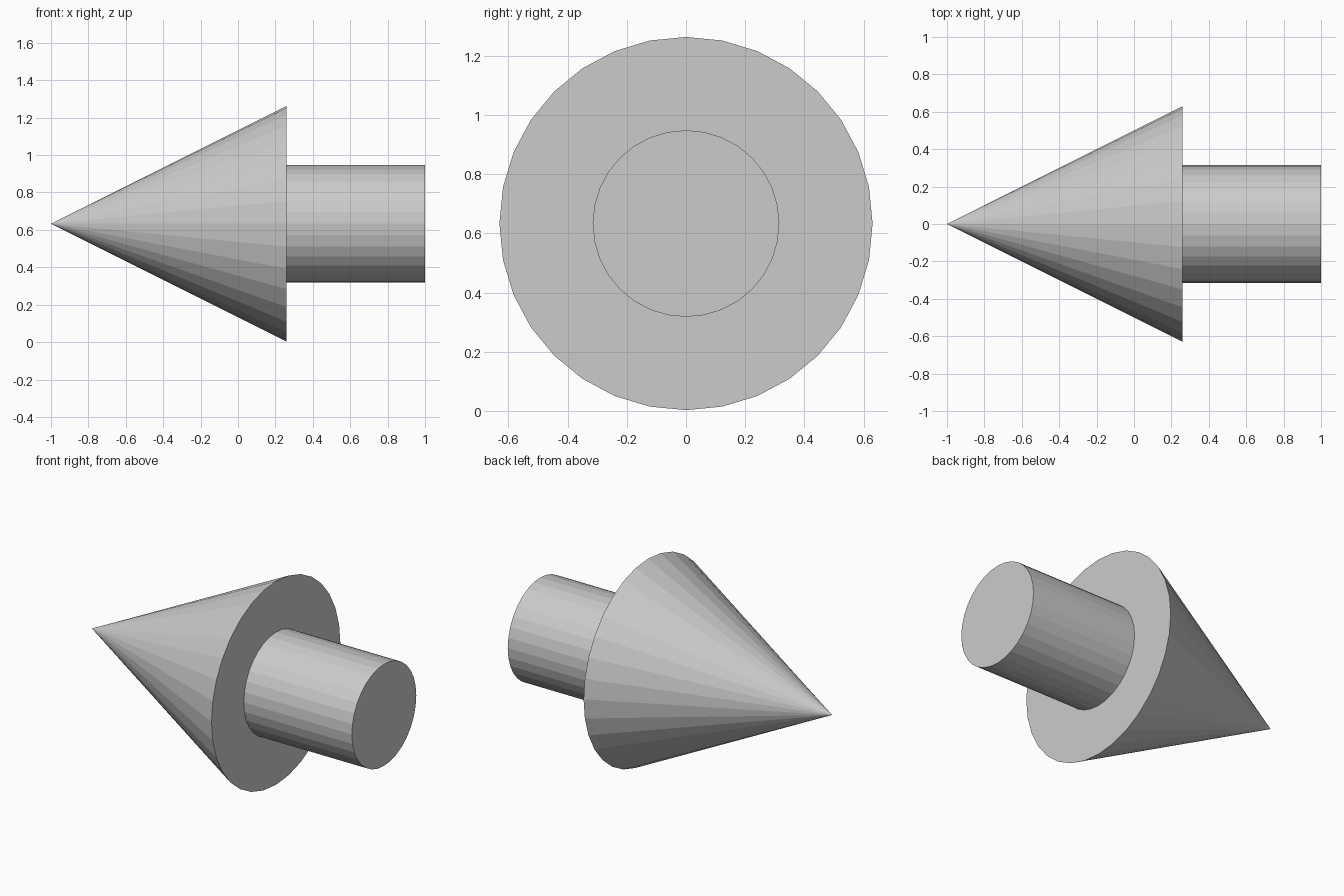
import bpy
import bmesh
from math import radians
from mathutils import Matrix

if "Cube" in bpy.data.objects:
    bpy.data.objects.remove(bpy.data.objects["Cube"])

SIDES = 32
AXIS_Z = 0.633


def add_round(name, x_left, x_right, r_left, r_right):
    """Flat-shaded cone or cylinder lying along the x axis."""
    bm = bmesh.new()
    bmesh.ops.create_cone(
        bm, cap_ends=True, segments=SIDES,
        radius1=r_left, radius2=r_right, depth=x_right - x_left,
        matrix=Matrix.Translation(((x_left + x_right) / 2, 0, AXIS_Z))
        @ Matrix.Rotation(radians(90), 4, 'Y'))
    bmesh.ops.remove_doubles(bm, verts=bm.verts, dist=1e-5)
    bmesh.ops.recalc_face_normals(bm, faces=bm.faces)
    mesh = bpy.data.meshes.new(name)
    bm.to_mesh(mesh)
    bm.free()
    obj = bpy.data.objects.new(name, mesh)
    bpy.context.collection.objects.link(obj)
    return obj


# Pointed head, tip towards -x
add_round("arrow_head", -1.0, 0.26, 0.0, 0.63)

# Round shaft behind the head
add_round("arrow_shaft", 0.26, 1.0, 0.315, 0.315)
